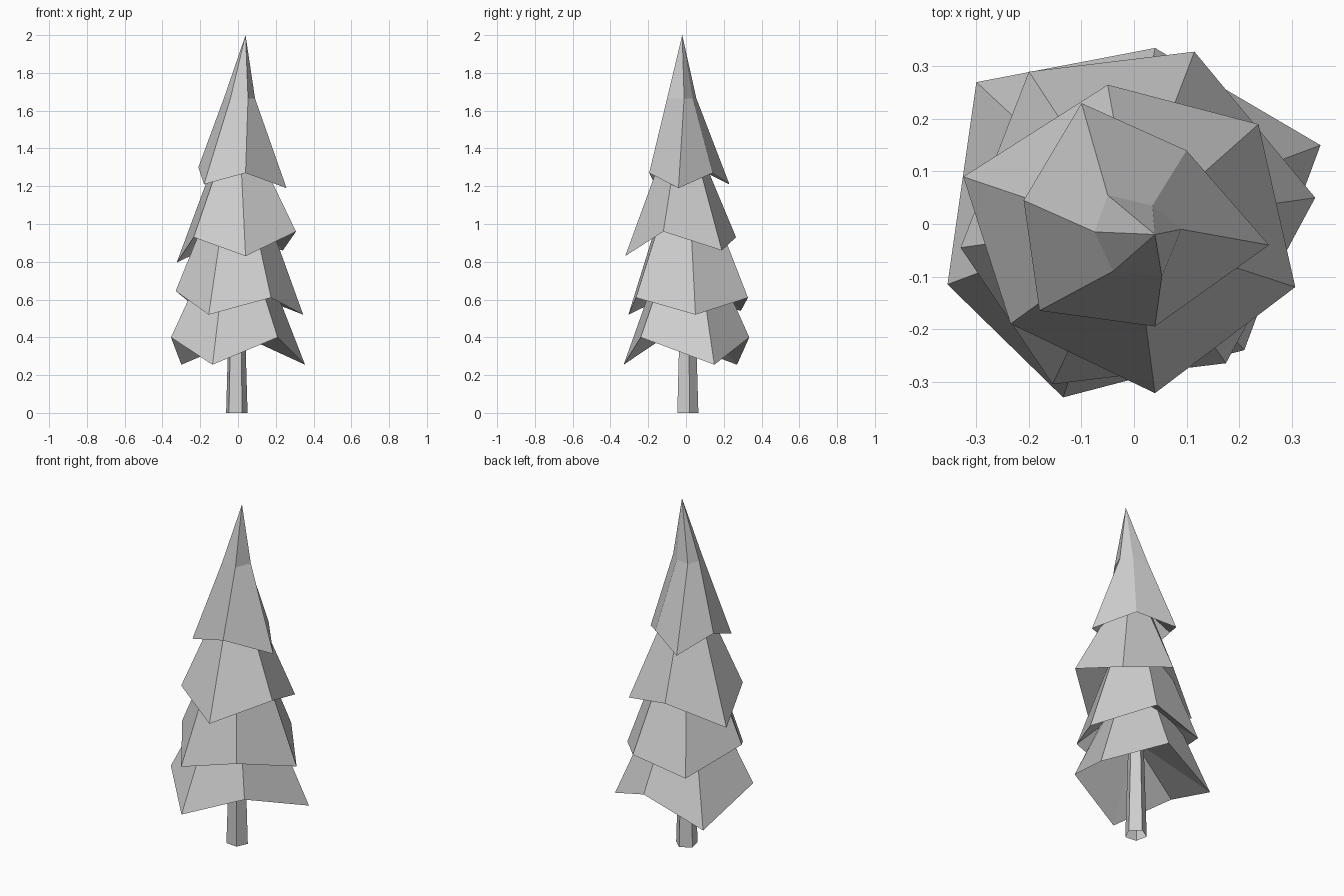
import bpy, bmesh, math
from mathutils import Vector

if "Cube" in bpy.data.objects:
    bpy.data.objects.remove(bpy.data.objects["Cube"], do_unlink=True)

grey = bpy.data.materials.new("plain grey")
grey.use_nodes = True
grey.diffuse_color = (0.62, 0.62, 0.62, 1)
grey.node_tree.nodes["Principled BSDF"].inputs["Base Color"].default_value = grey.diffuse_color


def loft(name, rings, tip, hollow=None):
    """Skin rings from bottom to top, fan the top to a tip and the underside to a hollow point."""
    bm = bmesh.new()
    rows = [[bm.verts.new(p) for p in ring] for ring in rings]
    top = bm.verts.new(tip)
    under = bm.verts.new(hollow) if hollow else None
    n = len(rows[0])
    for i in range(n):
        j = (i + 1) % n
        for low, high in zip(rows, rows[1:]):
            bm.faces.new((low[i], low[j], high[j], high[i]))
        bm.faces.new((rows[-1][i], rows[-1][j], top))
        if under:
            bm.faces.new((rows[0][j], rows[0][i], under))
    mesh = bpy.data.meshes.new(name)
    bm.to_mesh(mesh)
    bm.free()
    mesh.materials.append(grey)
    bpy.context.collection.objects.link(bpy.data.objects.new(name, mesh))


def shrink(ring, centre, factor):
    """Narrow a ring towards a centre and level it at the centre's height."""
    c = Vector(centre)
    return [(c.x + (x - c.x) * factor, c.y + (y - c.y) * factor, c.z) for x, y, z in ring]


# Trunk: tapered five-sided post
def pentagon(radius, z):
    angles = [math.radians(72 * i - 60) for i in range(5)]
    return [(radius * math.cos(a) - 0.008, radius * math.sin(a) + 0.006, z) for a in angles]


loft("trunk", [pentagon(0.06, 0), pentagon(0.036, 0.8)], (-0.008, 0.006, 0.8))

# Jagged skirts of foliage: hem, centre of the top ring, narrowing, height of the hollow
skirts = {
    "bottom_foliage": (
        [(0.355, 0.15, 0.255), (0.04, 0.335, 0.4), (-0.3, 0.27, 0.255),
         (-0.355, -0.115, 0.4), (-0.135, -0.33, 0.255), (0.21, -0.24, 0.4)],
        (-0.02, 0.01, 0.85), 0.38, 0.58),
    "lower_foliage": (
        [(0.345, 0.05, 0.52), (0.115, 0.328, 0.61), (-0.2, 0.29, 0.54),
         (-0.33, -0.045, 0.645), (-0.155, -0.305, 0.52), (0.175, -0.265, 0.61)],
        (-0.01, 0, 1.15), 0.36, 0.82),
    "upper_foliage": (
        [(0.307, -0.12, 0.96), (0.237, 0.19, 0.86), (-0.05, 0.265, 0.93),
         (-0.325, 0.09, 0.795), (-0.235, -0.19, 0.93), (0.04, -0.322, 0.83)],
        (0, -0.02, 1.4), 0.31, 1.13),
}
for name, (hem, centre, factor, height) in skirts.items():
    loft(name, [hem, shrink(hem, centre, factor)], centre, (0, 0, height))

# Top foliage: leaning spire with a bend below the tip
hem = [(0.257, -0.04, 1.19), (0.1, 0.14, 1.27), (-0.1, 0.23, 1.21),
       (-0.21, 0.045, 1.3), (-0.18, -0.165, 1.21), (0.04, -0.195, 1.27)]
bend = [(x, y, 1.665) for x, y in ((0.09, -0.01), (0.035, 0.035), (-0.05, 0.055),
                                   (-0.075, -0.015), (-0.04, -0.09), (0.053, -0.1))]
loft("top_foliage", [hem, bend], (0.04, -0.02, 2), (0.01, 0, 1.45))
